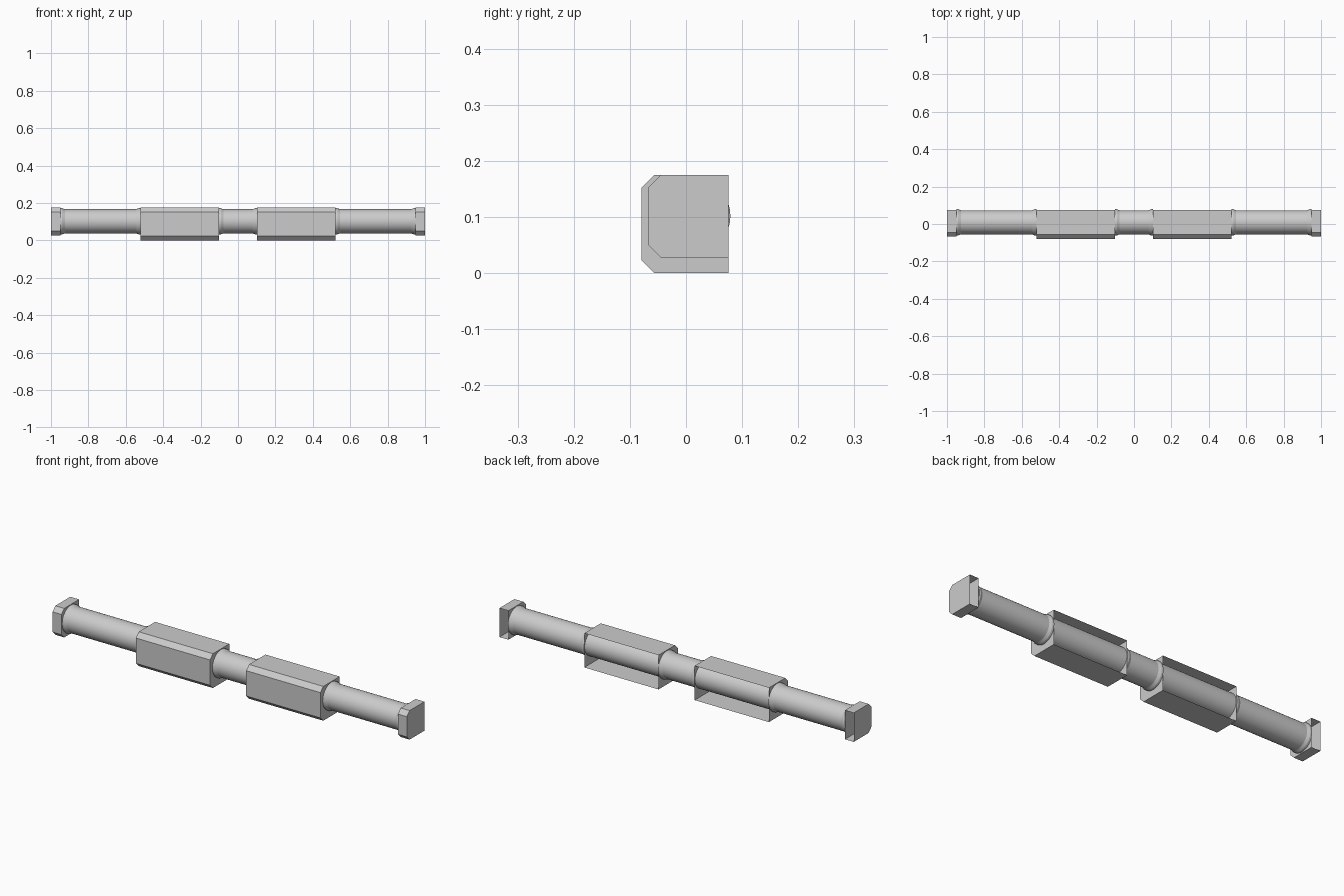
import bpy, bmesh, math

if "Cube" in bpy.data.objects:
    bpy.data.objects.remove(bpy.data.objects["Cube"])

CY, CZ = 0.009, 0.102      # pipe axis
R, RF = 0.0645, 0.0702     # pipe and flare radii
SEG = 32


def finish(bm, name):
    mesh = bpy.data.meshes.new(name)
    bm.to_mesh(mesh)
    bm.free()
    ob = bpy.data.objects.new(name, mesh)
    bpy.context.collection.objects.link(ob)
    return ob


def open_block(name, x0, x1, y_front, y_back, z0, z1, c):
    """Chamfered box extruded along x, with no back wall."""
    prof = [(y_back, z1), (y_front + c, z1), (y_front, z1 - c),
            (y_front, z0 + c), (y_front + c, z0), (y_back, z0)]
    bm = bmesh.new()
    a, b = [[bm.verts.new((x, y, z)) for y, z in prof] for x in (x0, x1)]
    bm.faces.new(a)
    bm.faces.new(b[::-1])
    for i in range(len(prof) - 1):
        bm.faces.new((a[i], b[i], b[i + 1], a[i + 1]))
    # make all walls face away from the inside
    mid = sum((v.co for v in bm.verts), a[0].co * 0) / len(bm.verts)
    bm.normal_update()
    for f in bm.faces:
        if f.normal.dot(f.calc_center_median() - mid) < 0:
            f.normal_flip()
    return finish(bm, name)


def lathe(name, prof):
    """Revolve (x, radius) points about the pipe axis."""
    bm = bmesh.new()
    rings = []
    for x, r in prof:
        rings.append([bm.verts.new((x, CY + r * math.cos(2 * math.pi * i / SEG),
                                    CZ + r * math.sin(2 * math.pi * i / SEG)))
                      for i in range(SEG)])
    for a, b in zip(rings, rings[1:]):
        for i in range(SEG):
            j = (i + 1) % SEG
            bm.faces.new((a[i], b[i], b[j], a[j]))
    bmesh.ops.recalc_face_normals(bm, faces=bm.faces)
    ob = finish(bm, name)
    bpy.ops.object.select_all(action='DESELECT')
    ob.select_set(True)
    bpy.context.view_layer.objects.active = ob
    bpy.ops.object.shade_smooth_by_angle(angle=math.radians(20))
    return ob


# pipe: half profile with flares at every block face, mirrored
def flare(x, s):
    return [(x, R), (x, RF), (x + s * 0.010, RF), (x + s * 0.024, R)]


half = flare(0.102, -1)[::-1] + flare(0.521, 1) + flare(0.95, -1)[::-1][:-1]
lathe("pipe", [(-x, r) for x, r in reversed(half)] + half)

# wall brackets and end caps
for side, s in (("left", -1), ("right", 1)):
    open_block("bracket_" + side, *sorted((s * 0.102, s * 0.521)),
               -0.0795, 0.0755, 0.0, 0.175, 0.023)
    open_block("end_cap_" + side, *sorted((s * 0.95, s * 1.0)),
               -0.067, 0.0755, 0.027, 0.175, 0.0225)
